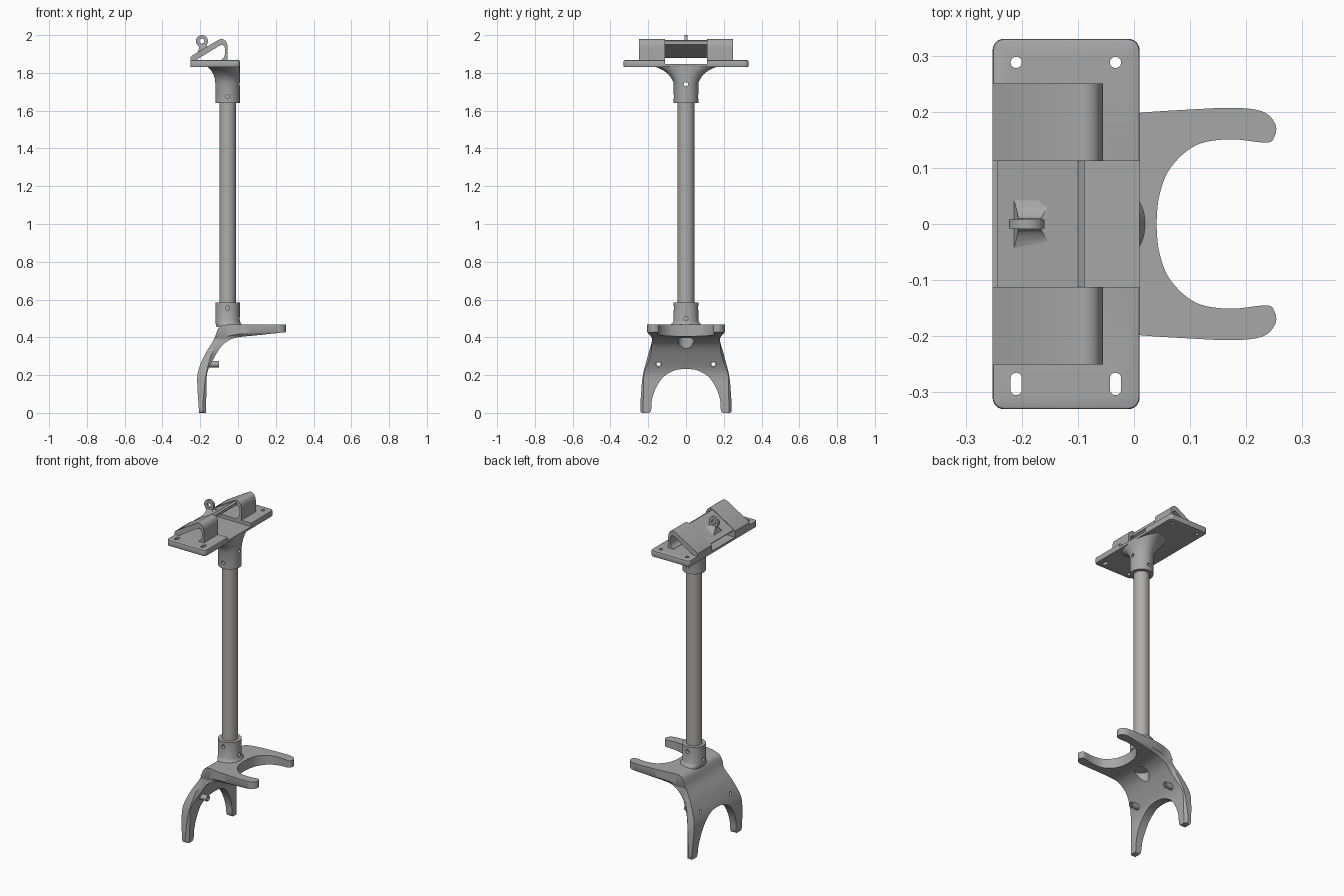
import bpy, bmesh, math
from mathutils import Vector

cube = bpy.data.objects.get("Cube")
if cube:
    bpy.data.objects.remove(cube, do_unlink=True)


def material(name, rgb):
    m = bpy.data.materials.new(name)
    m.use_nodes = True
    m.diffuse_color = (*rgb, 1)
    m.node_tree.nodes["Principled BSDF"].inputs["Base Color"].default_value = (*rgb, 1)
    return m


GREY = material("grey plastic", (0.39, 0.39, 0.39))
TUBE = material("warm grey tube", (0.43, 0.42, 0.40))
POLE_X = -0.055


def smooth(pts, n=6):
    """Sample a soft curve through a few points."""
    v = [Vector(p) for p in pts]
    v = [v[0]] + v + [v[-1]]
    out = []
    for a, b, c, d in zip(v, v[1:], v[2:], v[3:]):
        for i in range(n):
            t = i / n
            out.append(0.5 * (2 * b + (c - a) * t + (2 * a - 5 * b + 4 * c - d) * t * t
                              + (3 * b - a - 3 * c + d) * t ** 3))
    return [tuple(p) for p in out] + [tuple(pts[-1])]


def loft(name, rings, mat=GREY):
    """Skin a list of equal point rings and cap both ends."""
    bm = bmesh.new()
    rows = [[bm.verts.new(p) for p in r] for r in rings]
    n = len(rows[0])
    for a, b in zip(rows, rows[1:]):
        for i in range(n):
            j = (i + 1) % n
            bm.faces.new((a[i], a[j], b[j], b[i]))
    bm.faces.new(rows[0])
    bm.faces.new(rows[-1])
    bmesh.ops.recalc_face_normals(bm, faces=bm.faces)
    me = bpy.data.meshes.new(name)
    bm.to_mesh(me)
    bm.free()
    me.materials.append(mat)
    ob = bpy.data.objects.new(name, me)
    bpy.context.collection.objects.link(ob)
    return ob


def prism(name, loop, axis, lo, hi, mat=GREY):
    """Extrude a flat outline along one axis."""
    k = "xyz".index(axis)

    def place(p, h):
        q = list(p)
        q.insert(k, h)
        return q
    return loft(name, [[place(p, h) for p in loop] for h in (lo, hi)], mat)


def circle(cx, cy, r, n=32, stretch=0):
    pts = []
    for i in range(n):
        a = math.tau * (i + 0.5) / n
        pts.append((cx + r * math.cos(a), cy + r * math.sin(a) + math.copysign(stretch, math.sin(a))))
    return pts


def rect(x0, x1, y0, y1):
    return [(x0, y0), (x1, y0), (x1, y1), (x0, y1)]


def apply(ob, mod):
    bpy.ops.object.select_all(action="DESELECT")
    bpy.context.view_layer.objects.active = ob
    ob.select_set(True)
    bpy.ops.object.modifier_apply(modifier=mod.name)


def combine(ob, other, op="DIFFERENCE"):
    m = ob.modifiers.new("combine", "BOOLEAN")
    m.operation, m.solver, m.object = op, "EXACT", other
    apply(ob, m)
    bpy.data.objects.remove(other, do_unlink=True)


def soften(ob, angle=32):
    bpy.ops.object.select_all(action="DESELECT")
    bpy.context.view_layer.objects.active = ob
    ob.select_set(True)
    bpy.ops.object.shade_smooth_by_angle(angle=math.radians(angle))


def mirrored(half):
    return half + [(-p[0], p[1]) for p in reversed(half) if abs(p[0]) > 1e-6]


# Lower bracket: bent side profile trimmed by the fork and leg outlines
outer = smooth([(.26, .468), (0, .468), (-.065, .466), (-.102, .45), (-.127, .39), (-.172, .315),
                (-.207, .235), (-.216, .165), (-.206, 0)])
inner = smooth([(-.17, 0), (-.167, .12), (-.163, .21), (-.133, .28), (-.09, .35),
                (-.05, .383), (0, .4), (.12, .413), (.26, .428)])
bracket = prism("lower_bracket", outer + inner, "y", -.3, .3)
fork = smooth([(.27, -.3), (.25, -.2), (.2, -.14), (.182, -.09), (.197, 0), (.204, .1), (.207, .18),
               (.2, .23), (.178, .252), (.155, .25), (.145, .235), (.151, .17), (.14, .11),
               (.1, .065), (.05, .045), (0, .04)])
legs = smooth([(.23, .5), (.207, .43), (.18, .39), (.2, .31), (.228, .2), (.238, .1), (.242, .02),
               (.232, 0), (.195, 0), (.184, .02), (.18, .07), (.16, .13), (.12, .19),
               (.06, .225), (0, .233)])
combine(bracket, prism("fork_trim", [(x, y) for y, x in mirrored(fork)], "z", -.1, .6), "INTERSECT")
combine(bracket, prism("leg_trim", mirrored(legs), "x", -.4, .4), "INTERSECT")
combine(bracket, prism("tube_bore", circle(POLE_X, 0, .042), "z", .2, .6))
# Hollow standoffs on the legs
for y in (-.145, .145):
    combine(bracket, prism("standoff", circle(y, .258, .017, 24), "x", -.18, -.1), "UNION")
    combine(bracket, prism("standoff_bore", circle(y, .258, .01, 24), "x", -.3, 0))
soften(bracket)


# Sockets, as stacked oval rings with separate left, right and side reach
def socket(name, sections, pin_y, pin_x):
    rings = []
    for z, back, front, side in sections:
        ring = []
        for i in range(64):
            a = math.tau * i / 64
            c = math.cos(a)
            ring.append((POLE_X + c * (front if c > 0 else back), side * math.sin(a), z))
        rings.append(ring)
    ob = loft(name, rings)
    combine(ob, prism("pin_hole", circle(POLE_X, pin_y, .011, 20), "y", -.2, .2))
    combine(ob, prism("pin_hole", circle(0, pin_x, .011, 20), "x", -.3, .2))
    soften(ob)


R = .065
socket("lower_socket", [(.455, .058, .08, .085), (.468, .062, .075, .08), (.476, R, .068, .071),
                        (.488, R, R, R), (.585, R, R, R)], .555, .5)
socket("upper_socket", [(1.64, R, R, R), (1.745, R, R, R), (1.77, .068, R, .076), (1.79, .074, R, .091),
                        (1.81, .085, R, .115), (1.825, .099, R, .145), (1.836, .112, R, .168)],
       1.675, 1.74)

# Pole
soften(prism("pole", circle(POLE_X, 0, .044, 48), "z", .4, 1.7, TUBE))

# Mounting plate with rounded corners, centre channel, holes and slots
corners = []
for cx, cy, start in ((-.01, .31, 0), (-.232, .31, 1), (-.232, -.31, 2), (-.01, -.31, 3)):
    for i in range(7):
        a = math.pi / 2 * (start + i / 6)
        corners.append((cx + .02 * math.cos(a), cy + .02 * math.sin(a)))
plate = prism("mounting_plate", corners, "z", 1.83, 1.867)
bevel = plate.modifiers.new("edge", "BEVEL")
bevel.width, bevel.segments, bevel.limit_method = .005, 2, "ANGLE"
apply(plate, bevel)
combine(plate, prism("channel", rect(-.4, .2, -.112, .112), "z", 1.846, 1.95))
for x in (-.21, -.033):
    combine(plate, prism("hole", circle(x, .288, .01, 24), "z", 1.7, 2))
    combine(plate, prism("slot", circle(x, -.285, .01, 24, .01), "z", 1.7, 2))
soften(plate)

# Two hollow wedge loops
shell = [(-.252, 1.86), (-.252, 1.882), (-.246, 1.89)] + smooth(
    [(-.105, 1.974), (-.088, 1.979), (-.068, 1.971), (-.057, 1.95), (-.055, 1.925)], 4) + [(-.055, 1.86)]
opening = [(-.222, 1.85), (-.222, 1.868)] + smooth([(-.095, 1.946), (-.08, 1.948), (-.07, 1.935)], 4) + smooth(
    [(-.068, 1.91), (-.073, 1.885), (-.09, 1.868)], 4) + [(-.09, 1.85)]
for name, lo in (("left_wedge_loop", .112), ("right_wedge_loop", -.25)):
    loop = prism(name, shell, "y", lo, lo + .138)
    combine(loop, prism("opening", opening, "y", -.5, .5))
    soften(loop)

# Sloped bridge between the loops
prism("sloped_bridge", [(-.243, 1.888), (-.1, 1.973), (-.088, 1.968), (-.088, 1.951), (-.238, 1.88)],
      "y", -.114, .114)

# Eyelet on a flared foot that follows the slope
foot = []
for t in range(6):
    u = t / 5
    wide, long = .01 + .036 * (1 - u) ** 2, .02 + .014 * (1 - u) ** 2
    cx = -.181 - .006 * u
    foot.append([(cx + sx * long, sy * wide, 1.922 + .024 * u + sx * long * .58 * (1 - u))
                 for sx, sy in ((-1, -1), (1, -1), (1, 1), (-1, 1))])
soften(loft("eyelet_foot", foot))
eyelet = prism("eyelet", circle(-.191, 1.968, .032), "y", -.008, .008)
combine(eyelet, prism("eye", circle(-.191, 1.968, .013), "y", -.1, .1))
soften(eyelet)
